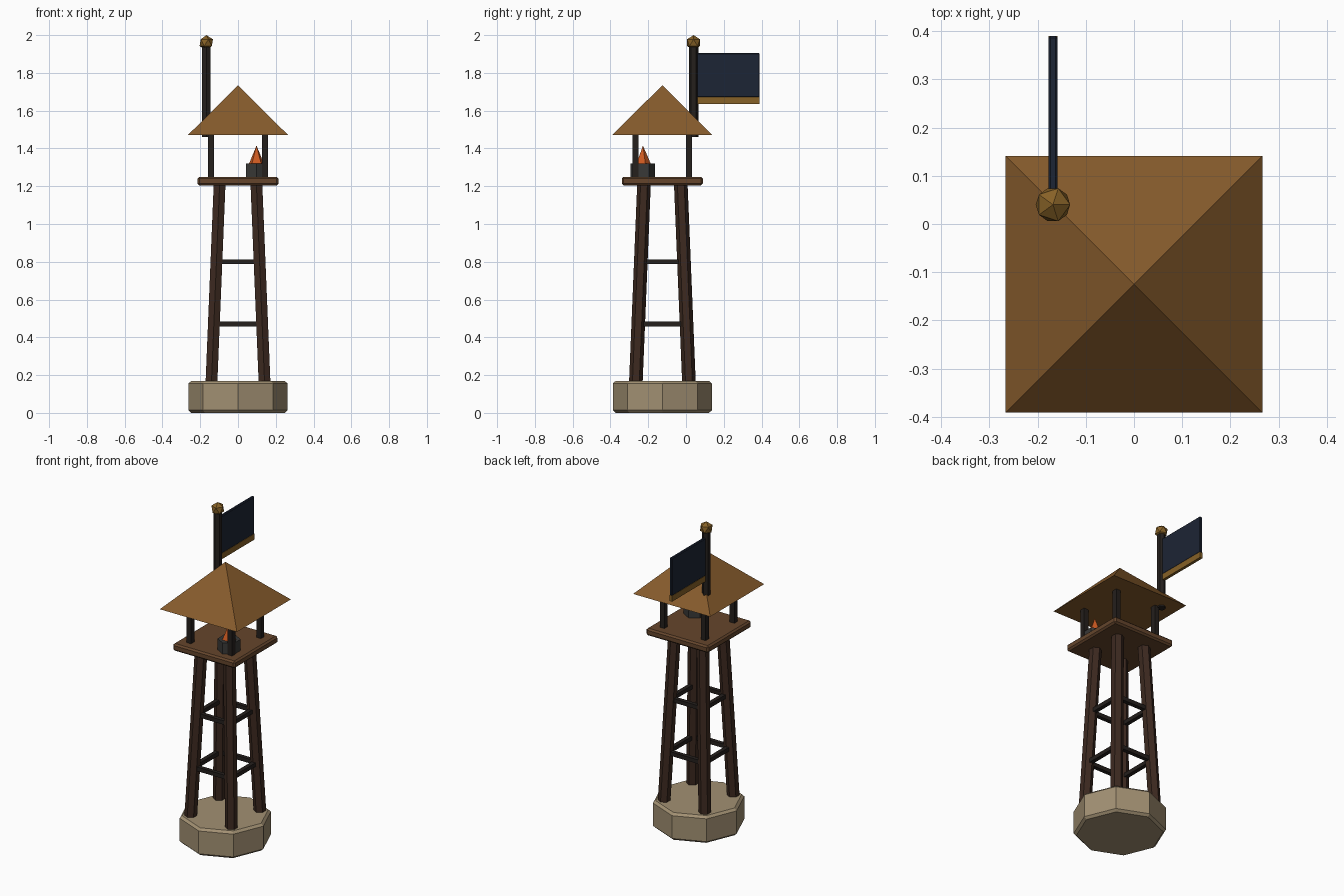
import bpy
from math import radians
from mathutils import Vector

if "Cube" in bpy.data.objects:
    bpy.data.objects.remove(bpy.data.objects["Cube"])

CY = -0.125  # tower axis in y


def material(name, r, g, b):
    m = bpy.data.materials.new(name)
    m.diffuse_color = (r, g, b, 1)
    m.use_nodes = True
    m.node_tree.nodes["Principled BSDF"].inputs["Base Color"].default_value = m.diffuse_color
    return m


STONE = material("stone", 0.36, 0.28, 0.17)
TIMBER = material("timber", 0.045, 0.022, 0.014)
DARK = material("dark_wood", 0.018, 0.014, 0.012)
PLANK = material("plank", 0.13, 0.06, 0.025)
ROOF = material("roof", 0.24, 0.105, 0.025)
IRON = material("iron", 0.04, 0.04, 0.038)
FLAME = material("flame", 0.6, 0.1, 0.015)
CLOTH = material("cloth", 0.012, 0.018, 0.035)
GOLD = material("gold", 0.24, 0.12, 0.02)


def finish(name, mat, bevel=0):
    ob = bpy.context.object
    ob.name = name
    ob.data.materials.append(mat)
    if bevel:
        mod = ob.modifiers.new("bevel", "BEVEL")
        mod.width = bevel
        mod.segments = 1
        mod.limit_method = 'ANGLE'
        mod.angle_limit = radians(50)
    return ob


def box(name, lo, hi, mat, bevel=0):
    lo, hi = Vector(lo), Vector(hi)
    bpy.ops.mesh.primitive_cube_add(size=1, location=(lo + hi) / 2)
    bpy.context.object.scale = hi - lo
    bpy.ops.object.transform_apply(location=False, rotation=False, scale=True)
    return finish(name, mat, bevel)


def prism(name, x, y, z0, z1, r, sides, mat, r_top=None, turn=0, bevel=0):
    bpy.ops.mesh.primitive_cone_add(
        vertices=sides, radius1=r, radius2=r if r_top is None else r_top,
        depth=z1 - z0, location=(x, y, (z0 + z1) / 2), rotation=(0, 0, turn))
    return finish(name, mat, bevel)


# Stone footing
prism("stone_base", 0, CY, 0, 0.17, 0.262, 8, STONE, bevel=0.014)

# Leaning legs and roof posts at the four corners
for sx, side in ((-1, "left"), (1, "right")):
    for sy, end in ((-1, "front"), (1, "back")):
        leg = prism(f"{end}_{side}_leg", 0, 0, 0.15, 1.22, 0.036, 6, TIMBER)
        for v in leg.data.vertices:  # shear so the ends stay level
            t = (v.co.z + 0.535) / 1.07
            off = 0.141 + (0.097 - 0.141) * t
            v.co.x += sx * off
            v.co.y += sy * off + CY
        px, py = sx * 0.142, CY + sy * 0.142
        box(f"{end}_{side}_post", (px - 0.016, py - 0.016, 1.24),
            (px + 0.016, py + 0.016, 1.50), DARK)

# Two rings of cross braces
for z, d, level in ((0.47, 0.128, "lower"), (0.80, 0.114, "upper")):
    h = 0.0125
    for s, end, side in ((-1, "front", "left"), (1, "back", "right")):
        box(f"{level}_{end}_brace", (-d, CY + s * d - h, z - h),
            (d, CY + s * d + h, z + h), DARK)
        box(f"{level}_{side}_brace", (s * d - h, CY - d, z - h),
            (s * d + h, CY + d, z + h), DARK)

# Lookout platform
box("platform", (-0.215, CY - 0.215, 1.205), (0.215, CY + 0.215, 1.25), PLANK, 0.01)

# Pyramid roof
prism("roof", 0, CY, 1.47, 1.735, 0.266 * 2 ** 0.5, 4, ROOF, 0, radians(45))

# Fire bowl and flame
prism("brazier", 0.098, -0.228, 1.25, 1.32, 0.065, 6, IRON)
prism("flame", 0.098, -0.228, 1.30, 1.415, 0.05, 5, FLAME, 0)

# Flag pole, finial and flag
FX, FY = -0.168, 0.04
prism("flag_pole", FX, FY, 1.46, 1.95, 0.025, 6, DARK)
bpy.ops.mesh.primitive_ico_sphere_add(subdivisions=1, radius=0.04, location=(FX, FY, 1.96))
finish("pole_finial", GOLD)
box("flag", (FX - 0.009, FY + 0.01, 1.67), (FX + 0.009, 0.39, 1.905), CLOTH, 0.004)
box("flag_trim", (FX - 0.009, FY + 0.01, 1.635), (FX + 0.009, 0.39, 1.672), GOLD)
